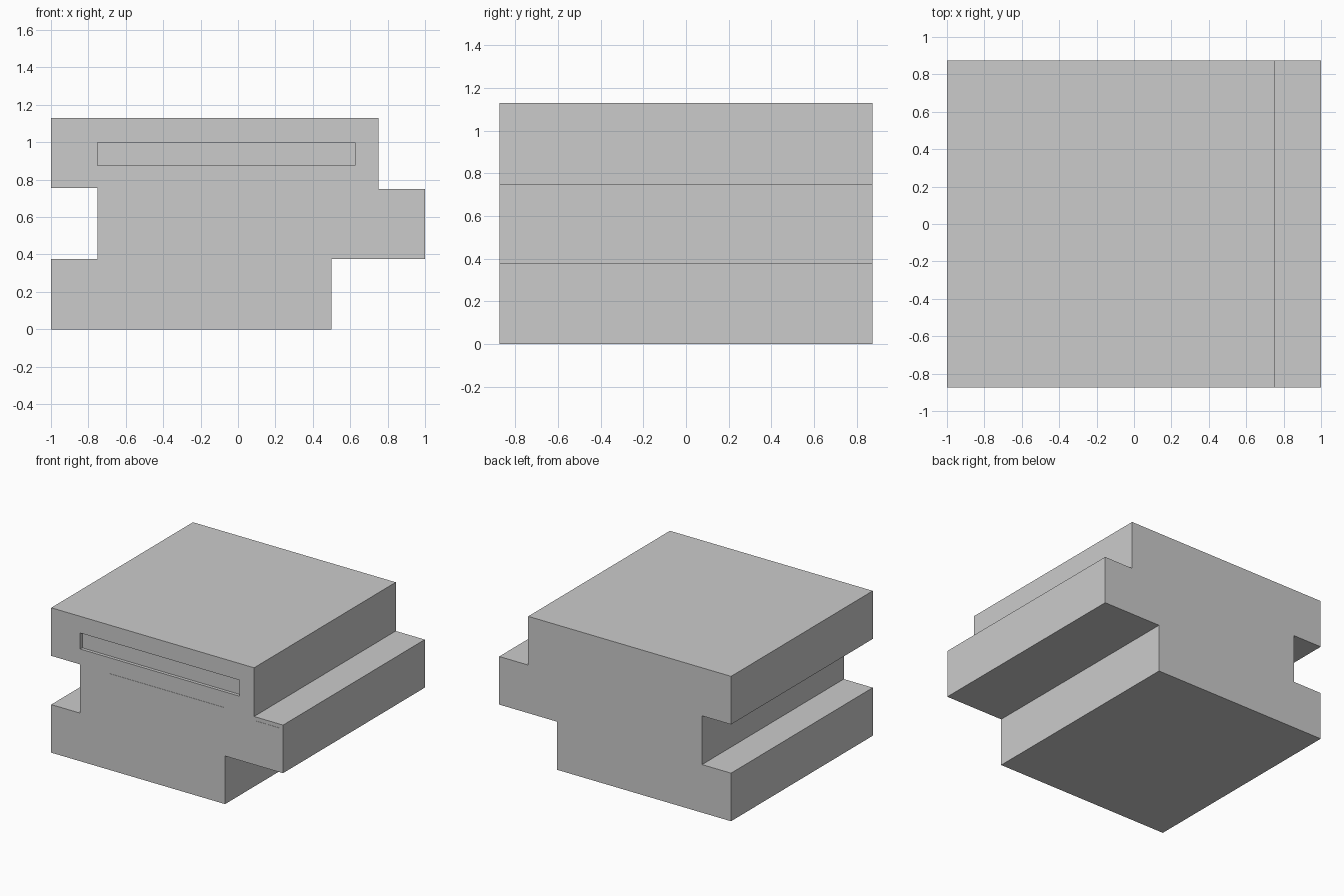
import bpy, bmesh

if "Cube" in bpy.data.objects:
    bpy.data.objects.remove(bpy.data.objects["Cube"])

HALF_DEPTH = 0.873


def box(name, x0, x1, y0, y1, z0, z1):
    bm = bmesh.new()
    bmesh.ops.create_cube(bm, size=1)
    for v in bm.verts:
        v.co = ((x0 + x1) / 2 + v.co.x * (x1 - x0),
                (y0 + y1) / 2 + v.co.y * (y1 - y0),
                (z0 + z1) / 2 + v.co.z * (z1 - z0))
    mesh = bpy.data.meshes.new(name)
    bm.to_mesh(mesh)
    bm.free()
    obj = bpy.data.objects.new(name, mesh)
    bpy.context.collection.objects.link(obj)
    return obj


def slab(name, outline):
    """Extrude an x/z outline through the full depth."""
    bm = bmesh.new()
    face = bm.faces.new([bm.verts.new((x, -HALF_DEPTH, z)) for x, z in outline])
    ext = bmesh.ops.extrude_face_region(bm, geom=[face])
    verts = [g for g in ext["geom"] if isinstance(g, bmesh.types.BMVert)]
    bmesh.ops.translate(bm, verts=verts, vec=(0, 2 * HALF_DEPTH, 0))
    bmesh.ops.recalc_face_normals(bm, faces=bm.faces)
    mesh = bpy.data.meshes.new(name)
    bm.to_mesh(mesh)
    bm.free()
    obj = bpy.data.objects.new(name, mesh)
    bpy.context.collection.objects.link(obj)
    return obj


# Stepped body: base, offset middle and top as one stacked profile
body = slab("stepped_body", [
    (-1, 0), (0.5, 0), (0.5, 0.375), (1, 0.375), (1, 0.75), (0.75, 0.75),
    (0.75, 1.13), (-1, 1.13), (-1, 0.755), (-0.75, 0.755), (-0.75, 0.375), (-1, 0.375)])

# Shallow slot in the front of the top slab
cutter = box("slot_cutter", -0.75, 0.625, -1, -HALF_DEPTH + 0.025, 0.875, 1.0)
cutter.hide_render = True
cutter.hide_viewport = True
cut = body.modifiers.new("slot", "BOOLEAN")
cut.object = cutter
cut.operation = "DIFFERENCE"
cut.solver = "EXACT"

# Thin raised plates on the front of the middle slab
box("middle_plate", -0.5, 0.5, -0.875, -HALF_DEPTH + 0.01, 0.625, 0.752)
box("side_plate", 0.765, 0.98, -0.875, -HALF_DEPTH + 0.01, 0.41, 0.72)
